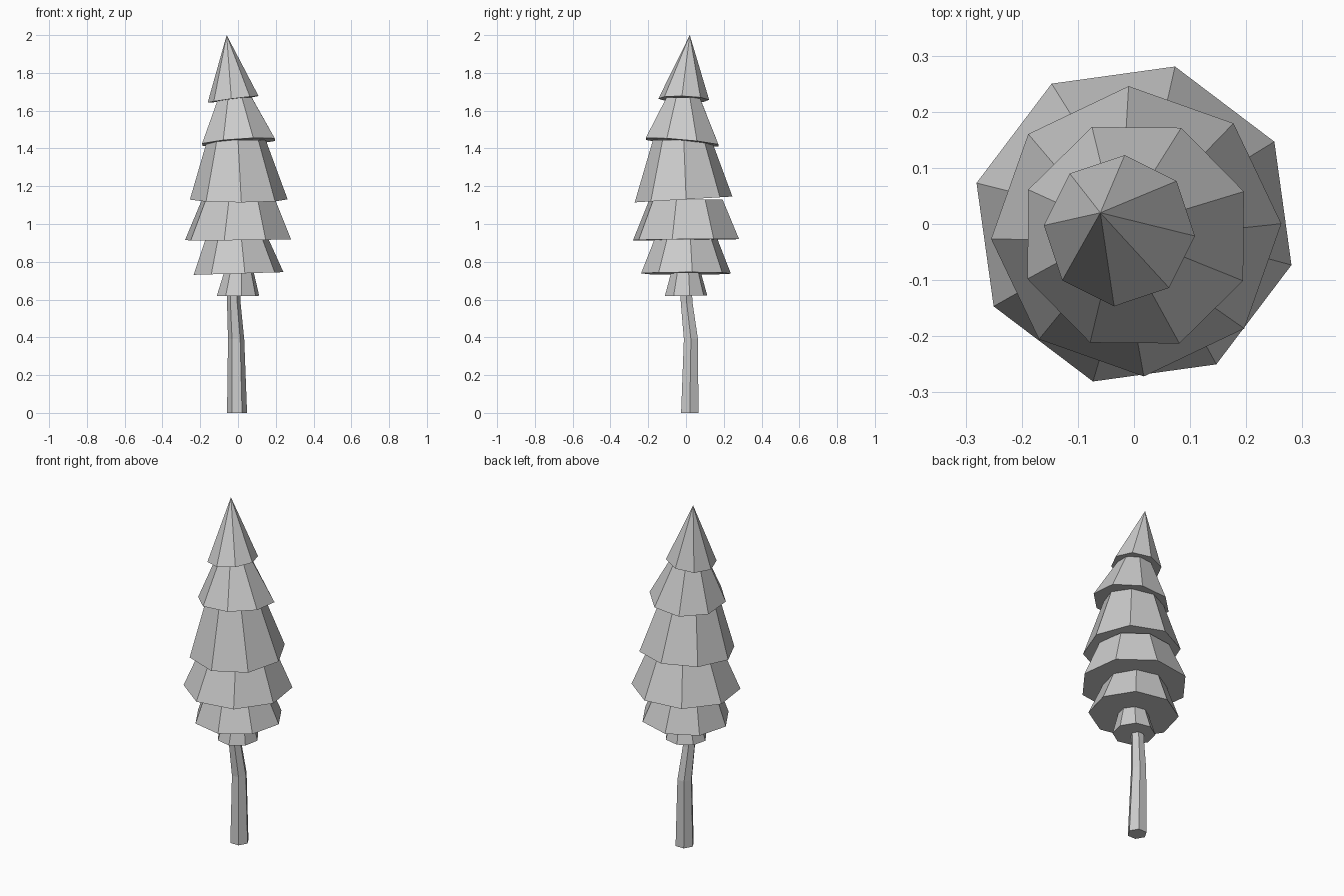
import bpy, bmesh
from math import cos, sin, radians, tau

if "Cube" in bpy.data.objects:
    bpy.data.objects.remove(bpy.data.objects["Cube"])


def make_loft(name, rings):
    """Skin matching point rings; a one-point ring forms an apex."""
    bm = bmesh.new()
    loops = [[bm.verts.new(p) for p in ring] for ring in rings]
    for low, high in zip(loops, loops[1:]):
        n = len(low)
        for i in range(n):
            j = (i + 1) % n
            if len(high) == 1:
                bm.faces.new((low[i], low[j], high[0]))
            else:
                bm.faces.new((low[i], low[j], high[j], high[i]))
    bm.faces.new(loops[0][::-1])
    if len(loops[-1]) > 2:
        bm.faces.new(loops[-1])
    bmesh.ops.recalc_face_normals(bm, faces=bm.faces)
    mesh = bpy.data.meshes.new(name)
    bm.to_mesh(mesh)
    bm.free()
    obj = bpy.data.objects.new(name, mesh)
    bpy.context.collection.objects.link(obj)


def ring(center, radius, sides, phase=0, tilt=(0, 0)):
    x, y, z = center
    pts = []
    for i in range(sides):
        a = radians(phase) + tau * i / sides
        dx, dy = radius * cos(a), radius * sin(a)
        pts.append((x + dx, y + dy, z + tilt[0] * dx + tilt[1] * dy))
    return pts


# Crooked hexagonal trunk
make_loft("trunk", [
    ring((-0.005, 0.020, 0.00), 0.053, 6),
    ring((-0.010, 0.026, 0.39), 0.043, 6),
    ring((-0.022, 0.004, 0.58), 0.036, 6),
    ring((-0.022, 0.000, 0.64), 0.036, 6),
])

# Branch tiers: rim centre, rim radius, phase, tilt, top centre, top radius
tiers = [
    ((0.000, 0.000, 0.62), 0.114, 10, (0.00, 0.02), (0.005, 0.000, 0.75), 0.078),
    ((0.003, 0.000, 0.738), 0.240, 8, (0.03, 0.00), (-0.005, 0.00, 0.92), 0.168),
    ((0.000, 0.000, 0.917), 0.290, -14.6, (0.01, 0.01), (0.003, 0.00, 1.13), 0.200),
    ((0.004, -0.013, 1.13), 0.259, 3, (0.00, 0.06), (-0.008, -0.02, 1.445), 0.155),
    ((0.003, -0.020, 1.433), 0.208, 22, (0.07, -0.09), (-0.015, -0.015, 1.67), 0.095),
]
for i, (base, r, phase, tilt, top, r_top) in enumerate(tiers, 1):
    make_loft(f"branch_tier_{i}", [ring(base, r, 8, phase, tilt),
                                   ring(top, r_top, 8, phase)])

# Pointed treetop leaning to one side
make_loft("treetop", [ring((-0.026, -0.012, 1.66), 0.135, 8, -4, (0.13, -0.03)),
                      [(-0.06, 0.02, 2.0)]])
